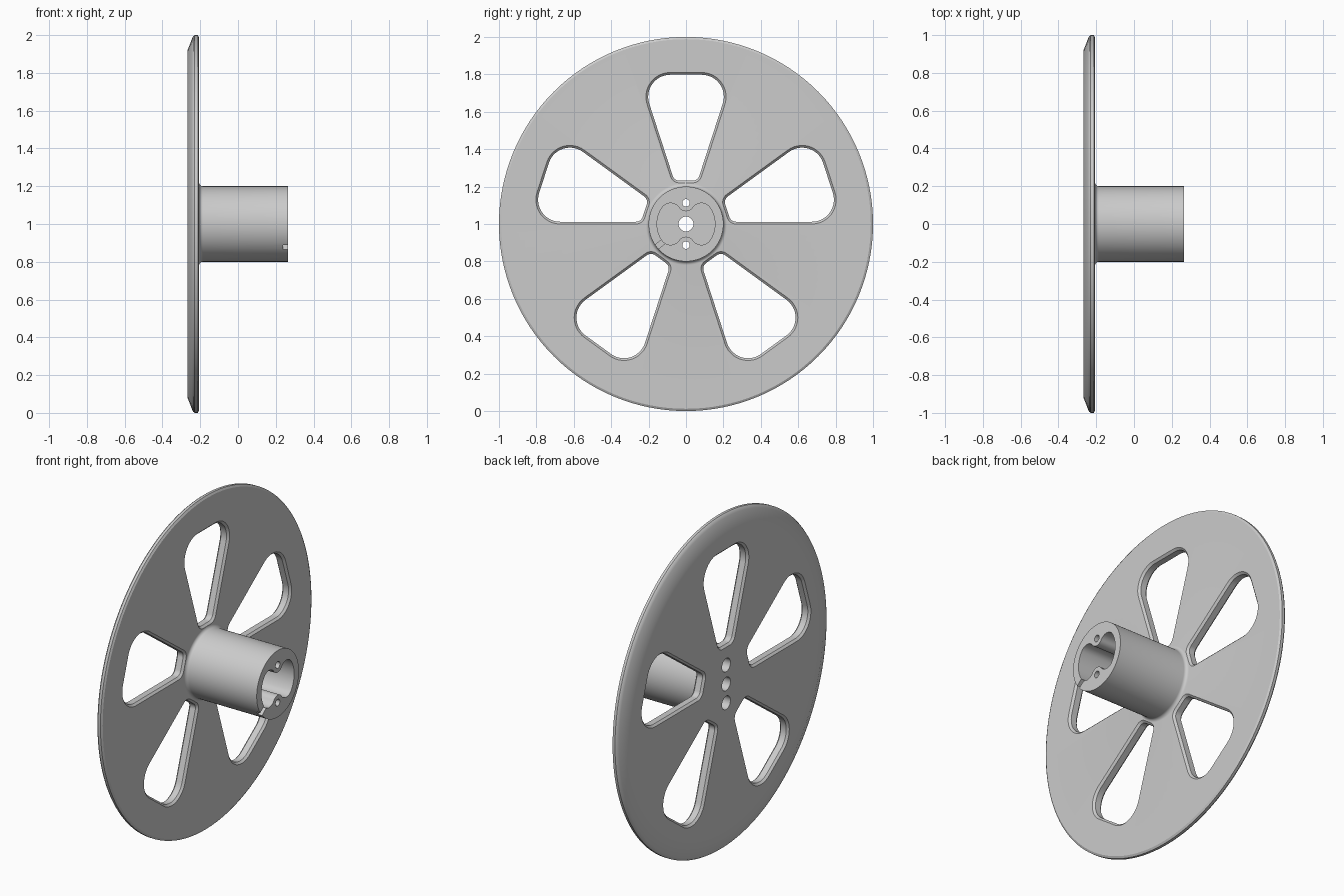
import bpy
import bmesh
from math import sin, cos, pi, radians
from mathutils import Matrix, Vector

cube = bpy.data.objects.get("Cube")
if cube:
    bpy.data.objects.remove(cube, do_unlink=True)

grey = bpy.data.materials.new("plain grey")
grey.use_nodes = True
colour = (0.6, 0.6, 0.6, 1)
grey.diffuse_color = colour
grey.node_tree.nodes["Principled BSDF"].inputs["Base Color"].default_value = colour

BACK, FRONT, TIP = -0.267, -0.206, 0.264


def arc(cy, cz, r, start, end, steps):
    """Points of an arc in the y-z plane, angles in degrees."""
    angles = [radians(start + (end - start) * i / steps) for i in range(steps + 1)]
    return [(cy + r * cos(a), cz + r * sin(a)) for a in angles]


def circle(r, steps, cz=0):
    return arc(0, cz, r, 0, 360, steps)[:-1]


def loft(name, sections, turn=0):
    """Closed solid through outlines placed along x, turned about the axle."""
    bm = bmesh.new()
    spin = Matrix.Rotation(radians(turn), 3, 'X')
    rings = [[bm.verts.new(spin @ Vector((x, y, z)) + Vector((0, 0, 1)))
              for y, z in outline] for x, outline in sections]
    for a, b in zip(rings, rings[1:]):
        for i in range(len(a)):
            j = (i + 1) % len(a)
            bm.faces.new((a[i], a[j], b[j], b[i]))
    bm.faces.new(rings[0])
    bm.faces.new(rings[-1])
    bmesh.ops.recalc_face_normals(bm, faces=bm.faces)
    mesh = bpy.data.meshes.new(name)
    bm.to_mesh(mesh)
    bm.free()
    mesh.materials.append(grey)
    obj = bpy.data.objects.new(name, mesh)
    bpy.context.collection.objects.link(obj)
    return obj


def window(inset):
    """Rounded wedge between two spokes, shrunk by inset."""
    corners = []
    for r, z in ((0.13, 0.68), (0.05, 0.27)):
        y = (z * sin(pi / 10) - r) / cos(pi / 10)
        corners.append((y, z, r - inset))
    (ty, tz, tr), (by, bz, br) = corners
    return (arc(ty, tz, tr, -18, 90, 14) + arc(-ty, tz, tr, 90, 198, 14)
            + arc(-by, bz, br, 198, 270, 8) + arc(by, bz, br, 270, 342, 8))


# Flange and hub, turned as one solid
fillet = [(FRONT + 0.02 - 0.02 * cos(a), 0.22 - 0.02 * sin(a))
          for a in (i * pi / 12 for i in range(7))]
profile = [(BACK, 0.86), (BACK, 0.92), (-0.243, 0.982), (-0.237, 0.994),
           (-0.229, 1.0), (-0.213, 1.0), (FRONT, 0.988)] + fillet + [(TIP, 0.2)]
reel = loft("reel_flange_and_hub", [(x, circle(r, 128)) for x, r in profile])

cutters = []

# Five windows with chamfered edges
c = 0.012
for k in range(5):
    cutters.append(loft("window_cutter", [
        (BACK - 0.02, window(0)), (BACK, window(0)), (BACK + c, window(c)),
        (FRONT - c, window(c)), (FRONT, window(0)), (FRONT + 0.03, window(0))], 72 * k))

# Hub cavity: two lobes between a pair of screw bosses
half = (arc(0, 0, 0.155, -34.4, 34.4, 16)[1:] + arc(0.0825, 0.0565, 0.055, 34.4, 145.6, 14)[1:]
        + arc(0, 0.113, 0.045, -34.4, -145.6, 14)[1:]
        + arc(-0.0825, 0.0565, 0.055, 34.4, 145.6, 14)[1:])
cavity = half + [(-y, -z) for y, z in half]
cutters.append(loft("cavity_cutter", [(-0.2, cavity), (TIP + 0.05, cavity)]))

# Axle hole and two counterbored screw holes
axle = circle(0.04, 32)
cutters.append(loft("axle_cutter", [(BACK - 0.05, axle), (-0.15, axle)]))
for z in (0.113, -0.113):
    wide, narrow = circle(0.04, 32, z), circle(0.02, 32, z)
    cutters.append(loft("screw_cutter", [
        (BACK - 0.05, wide), (FRONT, wide), (FRONT, narrow), (TIP + 0.05, narrow)]))

# Small notch in the hub rim
notch = [(0.13, -0.014), (0.23, -0.014), (0.23, 0.014), (0.13, 0.014)]
cutters.append(loft("notch_cutter", [(TIP - 0.025, notch), (TIP + 0.05, notch)], 218))

# Cut everything, then remove the cutters
bpy.context.view_layer.objects.active = reel
for cutter in cutters:
    cutter.hide_render = True
    mod = reel.modifiers.new("cut", 'BOOLEAN')
    mod.operation = 'DIFFERENCE'
    mod.solver = 'EXACT'
    mod.object = cutter
    bpy.ops.object.modifier_apply(modifier=mod.name)
    bpy.data.objects.remove(cutter, do_unlink=True)

for obj in bpy.context.selected_objects:
    obj.select_set(False)
reel.select_set(True)
bpy.ops.object.shade_smooth_by_angle(angle=radians(30))
